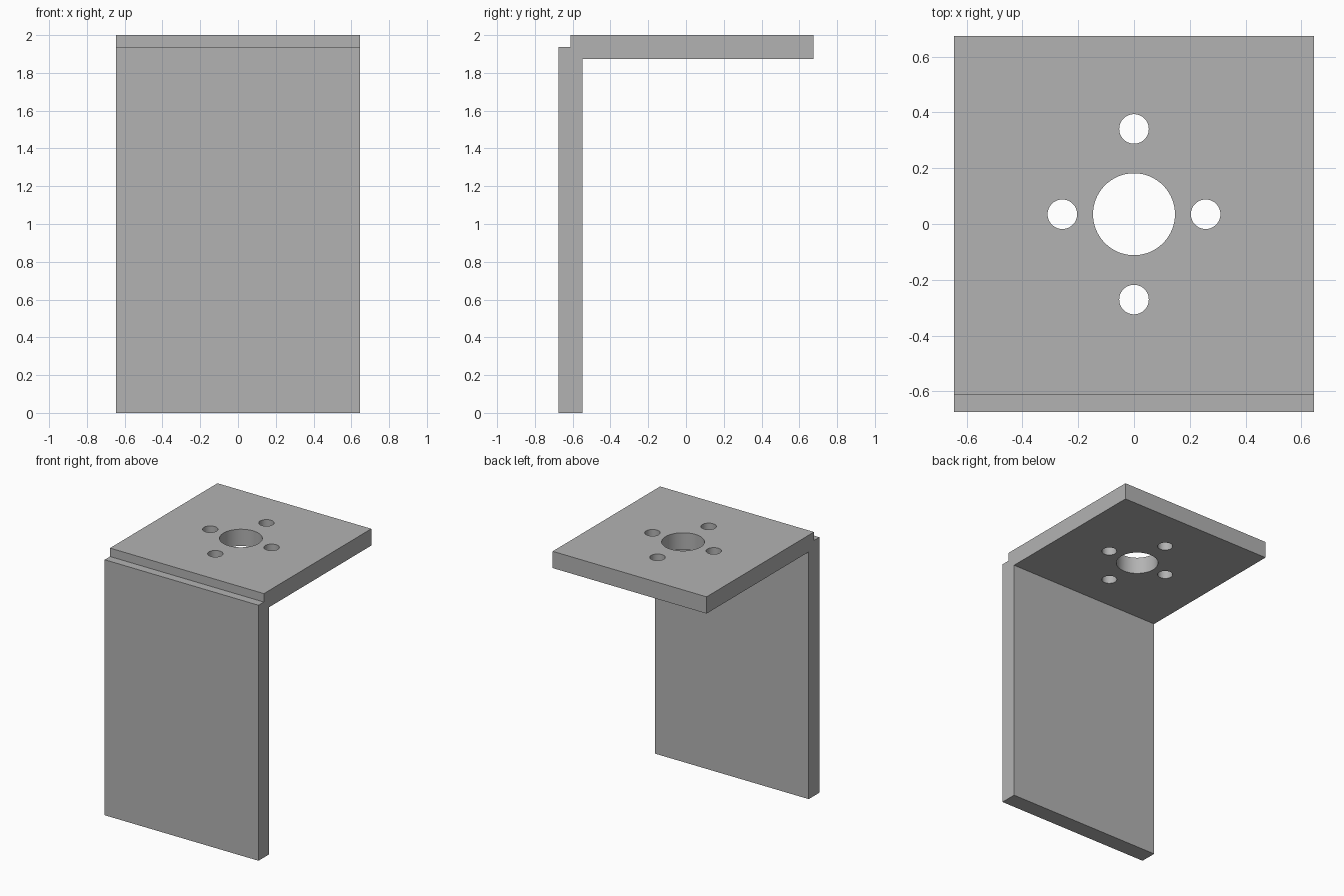
import bpy, bmesh, math
from mathutils import Matrix, Vector

cube = bpy.data.objects.get("Cube")
if cube:
    bpy.data.objects.remove(cube, do_unlink=True)

HALF_WIDTH = 0.645
HALF_DEPTH = 0.675
HEIGHT = 2.0
THICK = 0.127
STEP = 0.064
HOLE_Y = 0.035

grey = bpy.data.materials.new("plain grey")
grey.use_nodes = True
colour = (0.45, 0.45, 0.45, 1)
grey.diffuse_color = colour
grey.node_tree.nodes["Principled BSDF"].inputs["Base Color"].default_value = colour


def make_object(name, bm):
    bmesh.ops.recalc_face_normals(bm, faces=bm.faces)
    mesh = bpy.data.meshes.new(name)
    bm.to_mesh(mesh)
    bm.free()
    mesh.materials.append(grey)
    obj = bpy.data.objects.new(name, mesh)
    bpy.context.collection.objects.link(obj)
    return obj


# L-shaped bracket with a stepped outer corner, swept across its width
profile = [
    (-HALF_DEPTH, 0), (THICK - HALF_DEPTH, 0),
    (THICK - HALF_DEPTH, HEIGHT - THICK), (HALF_DEPTH, HEIGHT - THICK),
    (HALF_DEPTH, HEIGHT), (STEP - HALF_DEPTH, HEIGHT),
    (STEP - HALF_DEPTH, HEIGHT - STEP), (-HALF_DEPTH, HEIGHT - STEP),
]
bm = bmesh.new()
side = bm.faces.new([bm.verts.new((-HALF_WIDTH, y, z)) for y, z in profile])
swept = bmesh.ops.extrude_face_region(bm, geom=[side], use_keep_orig=True)
moved = [g for g in swept["geom"] if isinstance(g, bmesh.types.BMVert)]
bmesh.ops.translate(bm, verts=moved, vec=Vector((2 * HALF_WIDTH, 0, 0)))
bracket = make_object("angle_bracket", bm)

# Centre bore and four screw holes
holes = [(0, 0, 0.147)]
for s in (-1, 1):
    holes += [(s * 0.257, 0, 0.053), (0, s * 0.306, 0.053)]
bm = bmesh.new()
for x, y, radius in holes:
    bmesh.ops.create_cone(
        bm, cap_ends=True, segments=64, radius1=radius, radius2=radius, depth=0.4,
        matrix=Matrix.Translation((x, HOLE_Y + y, HEIGHT - THICK / 2)))
cutter = make_object("hole_cutter", bm)
cutter.hide_render = True

cut = bracket.modifiers.new("holes", 'BOOLEAN')
cut.operation = 'DIFFERENCE'
cut.solver = 'EXACT'
cut.object = cutter

bpy.ops.object.select_all(action='DESELECT')
bracket.select_set(True)
bpy.context.view_layer.objects.active = bracket
bpy.ops.object.modifier_apply(modifier=cut.name)
bpy.data.objects.remove(cutter, do_unlink=True)
bpy.ops.object.shade_smooth_by_angle(angle=math.radians(30))
